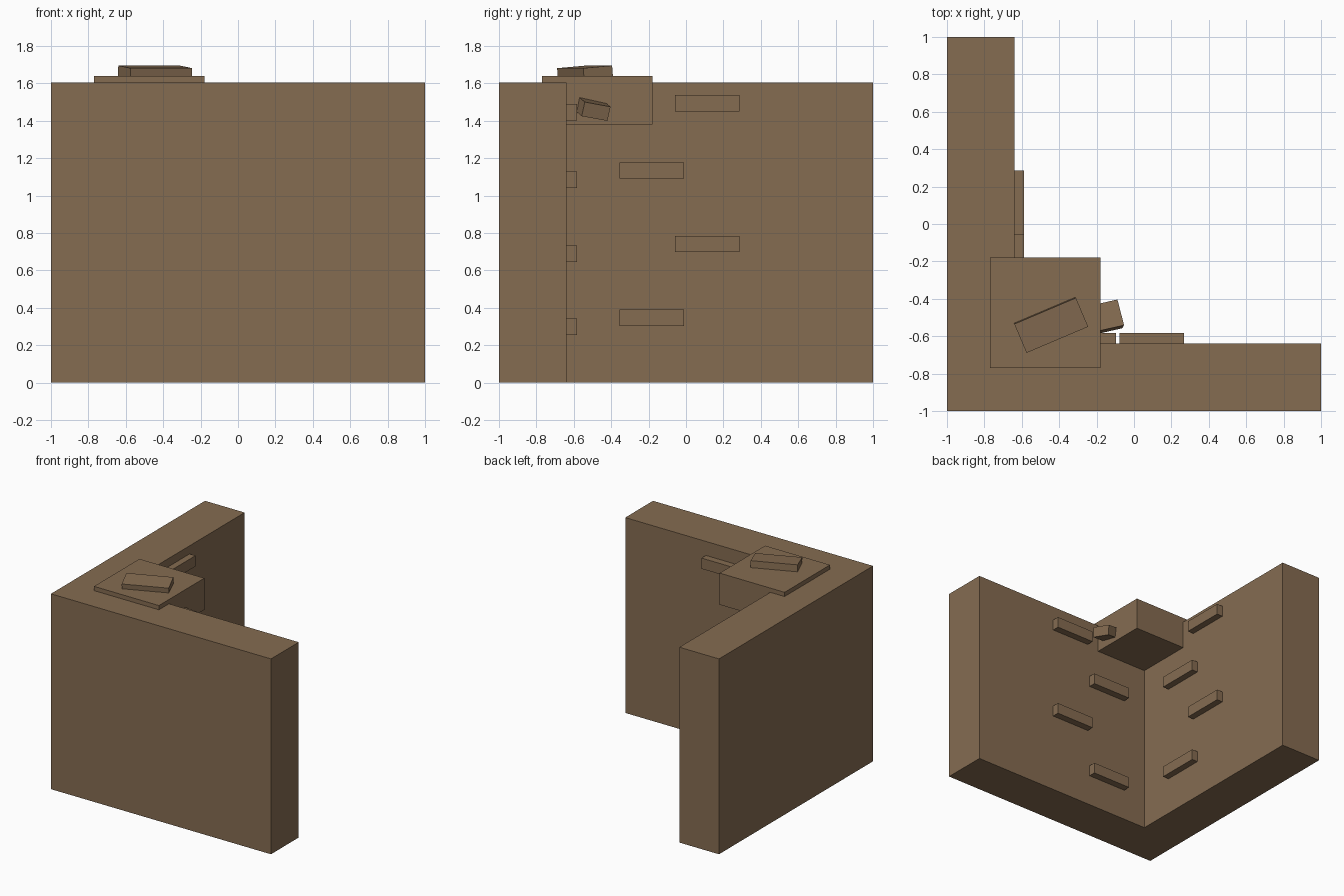
import bpy, bmesh
from mathutils import Vector

if "Cube" in bpy.data.objects:
    bpy.data.objects.remove(bpy.data.objects["Cube"])

stone = bpy.data.materials.new("brown_stone")
stone.diffuse_color = (0.235, 0.15, 0.083, 1)
stone.use_nodes = True
stone.node_tree.nodes["Principled BSDF"].inputs["Base Color"].default_value = stone.diffuse_color


def finish(name, bm):
    bmesh.ops.recalc_face_normals(bm, faces=bm.faces)
    mesh = bpy.data.meshes.new(name)
    bm.to_mesh(mesh)
    bm.free()
    mesh.materials.append(stone)
    ob = bpy.data.objects.new(name, mesh)
    bpy.context.collection.objects.link(ob)
    return ob


def prism(name, profile, direction):
    """Extrude a flat profile along a direction."""
    bm = bmesh.new()
    face = bm.faces.new([bm.verts.new(p) for p in profile])
    ext = bmesh.ops.extrude_face_region(bm, geom=[face])
    bmesh.ops.translate(bm, vec=Vector(direction),
                        verts=[g for g in ext["geom"] if isinstance(g, bmesh.types.BMVert)])
    return finish(name, bm)


def block(name, corner, a, b, c):
    """Box from one corner and three edge vectors."""
    o, a, b = Vector(corner), Vector(a), Vector(b)
    return prism(name, [o, o + a, o + a + b, o + b], c)


def box(name, lo, hi):
    d = [h - l for l, h in zip(lo, hi)]
    return block(name, lo, (d[0], 0, 0), (0, d[1], 0), (0, 0, d[2]))


# L-shaped corner wall
W = -0.64
outline = [(-1, -1), (1, -1), (1, W), (W, W), (W, 1), (-1, 1)]
prism("corner_wall", [(x, y, 0) for x, y in outline], (0, 0, 1.605))

# Capstone sitting in the corner
box("corner_capstone", (-0.77, -0.77, 1.38), (-0.18, -0.18, 1.64))

# Staggered raised bricks on both inner wall faces
for i, z in enumerate((1.45, 1.09, 0.697, 0.302)):
    y = (-0.06, -0.355)[i % 2]
    box(f"side_wall_brick_{i + 1}", (W - 0.03, y, z), (-0.587, y + 0.345, z + 0.088))
for i, z in enumerate((1.402, 1.04, 0.645, 0.254)):
    x = (-0.078, -0.44)[i % 2]
    box(f"front_wall_brick_{i + 1}", (x, W - 0.03, z), (x + 0.345, -0.583, z + 0.088))


def tilted(name, corner, along, across, size):
    """Brick from its top corner, hanging down from the plane of two axes."""
    a = Vector(along).normalized()
    b = Vector(across)
    b = (b - a * b.dot(a)).normalized()
    n = a.cross(b)
    if n.z > 0:
        n = -n
    block(name, corner, a * size[0], b * size[1], n * size[2])


# Tilted bricks resting on top of and poking out of the capstone
tilted("top_brick", (-0.64, -0.535, 1.695), (0.33, 0.14, 0), (0.065, -0.155, -0.014),
       (0.358, 0.168, 0.09))
tilted("poking_brick", (-0.053, -0.541, 1.50), (-0.125, -0.028, 0.024),
       (-0.027, 0.139, -0.027), (0.3, 0.144, 0.078))
